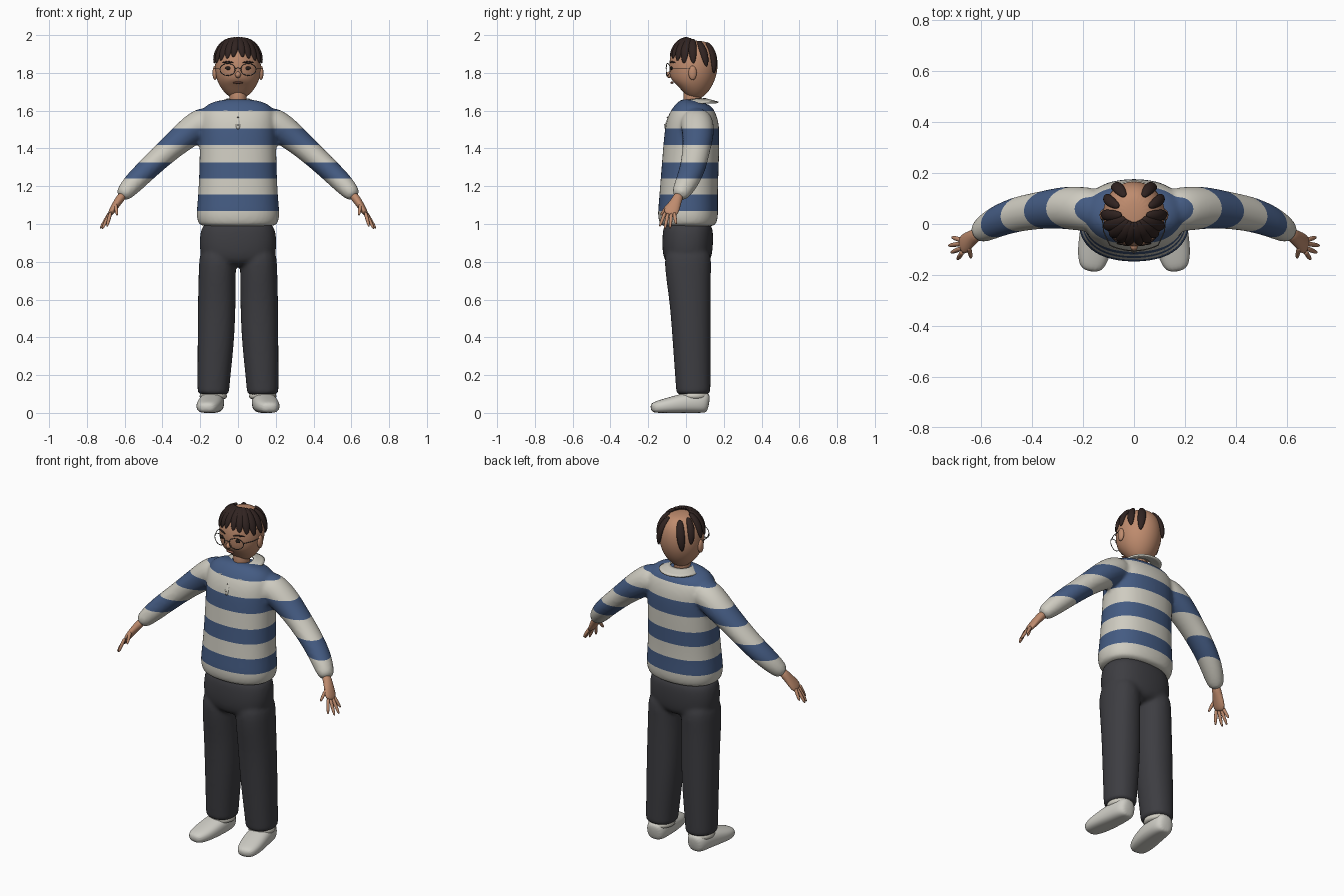
import bpy, bmesh
from math import sin, cos, pi, radians, copysign
from mathutils import Vector, Matrix

old = bpy.data.objects.get("Cube")
if old:
    bpy.data.objects.remove(old)


def material(name, rgb):
    m = bpy.data.materials.new(name)
    m.use_nodes = True
    m.diffuse_color = (*rgb, 1)
    m.node_tree.nodes["Principled BSDF"].inputs["Base Color"].default_value = (*rgb, 1)
    return m


skin = material("skin", (.52, .26, .155))
lip = material("lip_brown", (.27, .11, .075))
hair = material("dark_brown_hair", (.03, .017, .015))
cream = material("cream_knit", (.62, .6, .53))
blue = material("blue_knit", (.058, .105, .225))
charcoal = material("charcoal_cloth", (.047, .047, .054))
shoe_white = material("shoe_white", (.62, .61, .56))
metal = material("dark_metal", (.1, .09, .08))
eye_dark = material("eye_dark", (.02, .014, .012))


def loft(bm, rings, ref=(0, 1, 0), n=16, power=2):
    """Rings are (x, y, z, half_a, half_b); ref may be a list of one vector per ring."""
    pts = [Vector(r[:3]) for r in rings]
    loops = []
    for i, r in enumerate(rings):
        t = (pts[min(i + 1, len(pts) - 1)] - pts[max(i - 1, 0)]).normalized()
        up = Vector(ref[i] if isinstance(ref, list) else ref)
        u = t.cross(up).normalized()
        v = u.cross(t)
        loop = []
        for k in range(n):
            c, s = cos(2 * pi * k / n), sin(2 * pi * k / n)
            c = copysign(abs(c) ** (2 / power), c)
            s = copysign(abs(s) ** (2 / power), s)
            loop.append(bm.verts.new(pts[i] + u * c * r[3] + v * s * r[4]))
        loops.append(loop)
    for a, b in zip(loops, loops[1:]):
        for k in range(n):
            bm.faces.new((a[k], a[(k + 1) % n], b[(k + 1) % n], b[k]))
    bm.faces.new(loops[0])
    bm.faces.new(loops[-1])


def finish(bm, name, mats, subdiv=1):
    bmesh.ops.recalc_face_normals(bm, faces=bm.faces[:])
    for f in bm.faces:
        f.smooth = True
    me = bpy.data.meshes.new(name)
    bm.to_mesh(me)
    bm.free()
    for m in mats:
        me.materials.append(m)
    ob = bpy.data.objects.new(name, me)
    bpy.context.collection.objects.link(ob)
    if subdiv:
        ob.modifiers.new("smooth", "SUBSURF").levels = subdiv
        ob.modifiers["smooth"].render_levels = subdiv
    return ob


def tube(name, mat, rings, subdiv=1, **kw):
    bm = bmesh.new()
    loft(bm, rings, **kw)
    return finish(bm, name, [mat], subdiv)


def ball(name, mat, loc, size):
    bm = bmesh.new()
    m = Matrix.Translation(loc) @ Matrix.Diagonal((*size, 1))
    bmesh.ops.create_uvsphere(bm, u_segments=16, v_segments=10, radius=1, matrix=m)
    return finish(bm, name, [mat], 0)


def wire(name, mat, pts, radius, cyclic=False):
    cu = bpy.data.curves.new(name, "CURVE")
    cu.dimensions = "3D"
    cu.bevel_depth = radius
    cu.bevel_resolution = 1
    sp = cu.splines.new("POLY")
    sp.points.add(len(pts) - 1)
    for p, co in zip(sp.points, pts):
        p.co = (*co, 1)
    sp.use_cyclic_u = cyclic
    cu.materials.append(mat)
    bpy.context.collection.objects.link(bpy.data.objects.new(name, cu))


def fuse(bm, voxel):
    """Melt overlapping lofts into one soft garment surface."""
    ob = finish(bm, "garment_source", [], 2)
    mod = ob.modifiers.new("fuse", "REMESH")
    mod.mode, mod.voxel_size = "VOXEL", voxel
    sm = ob.modifiers.new("relax", "SMOOTH")
    sm.factor, sm.iterations = .5, 4
    bpy.context.view_layer.update()
    out = bmesh.new()
    out.from_object(ob, bpy.context.evaluated_depsgraph_get())
    bpy.data.objects.remove(ob)
    return out


def flip(rings, s):
    return [(r[0] * s, *r[1:]) for r in rings]


# Sweater: torso and sleeves fused, then cut into level stripes
bm = bmesh.new()
torso = [(.985, .01, .2, .142), (1, .01, .212, .152), (1.04, .01, .226, .164), (1.1, .012, .22, .16),
         (1.2, .016, .212, .156), (1.35, .025, .207, .153), (1.45, .03, .207, .15), (1.53, .035, .208, .145),
         (1.59, .045, .205, .125), (1.632, .055, .17, .096), (1.652, .06, .09, .065)]
loft(bm, [(0, y, z, a, b) for z, y, a, b in torso], power=2.3)
sleeve = [(.12, .05, 1.55, .08, .085), (.2, .06, 1.53, .088, .09), (.28, .065, 1.468, .077, .085),
          (.36, .055, 1.4, .066, .075), (.46, .04, 1.308, .06, .071), (.54, .01, 1.232, .058, .064),
          (.59, -.02, 1.177, .05, .054), (.622, -.04, 1.142, .036, .038)]
for s in (1, -1):
    loft(bm, flip(sleeve, s))
bm = fuse(bm, .011)
bounds = [1.068, 1.155, 1.24, 1.326, 1.418, 1.506, 1.597]
for z in bounds:
    bmesh.ops.bisect_plane(bm, geom=bm.verts[:] + bm.edges[:] + bm.faces[:], plane_co=(0, 0, z), plane_no=(0, 0, 1))
for f in bm.faces:
    c = f.calc_center_median()
    band = sum(c.z > z for z in bounds)
    f.material_index = 0 if band == 1 and abs(c.x) > .4 else band % 2
finish(bm, "striped_sweater", [cream, blue], 0)

# Collar: a folded sheet from the neck edge to its pointed front tips
inner = [(.008, -.035, 1.645), (.045, -.012, 1.655), (.066, .045, 1.664), (.045, .095, 1.666), (0, .108, 1.666)]
outer = [(.058, -.088, 1.588), (.098, -.066, 1.603), (.122, .045, 1.645), (.095, .145, 1.648), (0, .185, 1.648)]
bm = bmesh.new()
for s in (1, -1):
    rows = [[bm.verts.new((p[0] * s, p[1], p[2])) for p in edge] for edge in (inner, outer)]
    for i in range(4):
        bm.faces.new((rows[0][i], rows[0][i + 1], rows[1][i + 1], rows[1][i]))
bmesh.ops.remove_doubles(bm, verts=bm.verts[:], dist=.0005)
collar = finish(bm, "collar", [cream], 2)
collar.modifiers.new("cloth", "SOLIDIFY").thickness = .009
tube("placket", cream, [(0, -.066, 1.61, .013, .008), (0, -.094, 1.555, .013, .008), (0, -.112, 1.498, .013, .008)])
for z, y in ((1.565, -.099), (1.525, -.113)):
    ball("button", metal, (0, y, z), (.004, .003, .004))

# Trousers
bm = bmesh.new()
hips = [(1.03, .012, .18, .125), (.95, .01, .208, .138), (.85, .007, .208, .137), (.77, .01, .18, .115)]
loft(bm, [(0, y, z, a, b) for z, y, a, b in hips], power=2.4)
leg = [(.105, .01, .9, .1, .13), (.11, .01, .75, .1, .124), (.112, .022, .6, .102, .111),
       (.116, .03, .4, .1, .104), (.127, .036, .2, .089, .096), (.131, .039, .11, .085, .092),
       (.131, .039, .095, .084, .091)]
for s in (1, -1):
    loft(bm, flip(leg, s), power=2.2)
finish(fuse(bm, .011), "trousers", [charcoal], 0)

# Shoes, socks and hands
shoe = [(.132, .123, .05, .032, .045), (.133, .1, .055, .06, .058), (.138, .02, .055, .068, .058),
        (.15, -.07, .042, .07, .046), (.162, -.14, .032, .062, .036), (.17, -.188, .026, .038, .025)]
palm = [(.605, -.034, 1.16, .026, .027), (.635, -.052, 1.12, .022, .028), (.66, -.073, 1.08, .019, .042),
        (.682, -.09, 1.045, .013, .036)]
fingers = [((.682, -.062, 1.055), (.716, -.052, .998)), ((.684, -.078, 1.05), (.73, -.085, .975)),
           ((.682, -.097, 1.048), (.72, -.113, .972)), ((.676, -.113, 1.055), (.694, -.14, .985)),
           ((.648, -.095, 1.1), (.64, -.135, 1.045))]
for s, side in ((1, "left"), (-1, "right")):
    ob = tube(side + "_shoe", shoe_white, flip(shoe, s), 2, ref=(0, 0, 1), power=2.5)
    for v in ob.data.vertices:
        v.co.z = max(v.co.z, 0)
    tube(side + "_sock", cream, [(s * .131, .04, z, .074, .08) for z in (.07, .085, .12)])
    tube(side + "_palm", skin, flip(palm, s), 2)
    for base, tip in fingers:
        a, b = Vector(base), Vector(tip)
        rings = [(*a.lerp(b, t), r, r) for t, r in ((-.15, .01), (.3, .0105), (.75, .009), (1, .004))]
        tube(side + "_finger", skin, flip(rings, s), n=8)

# Head
tube("neck", skin, [(0, .035, z, .047, .049) for z in (1.6, 1.67, 1.75)])
skull = [(1.688, -.005, .035, .048), (1.704, .013, .074, .083), (1.74, .025, .104, .11), (1.79, .035, .121, .125),
         (1.84, .04, .124, .131), (1.9, .042, .116, .124), (1.945, .045, .089, .099), (1.972, .045, .045, .055)]
tube("head", skin, [(0, y, z, a, b) for z, y, a, b in skull], 2, n=24)
ball("nose", skin, (0, -.088, 1.79), (.015, .017, .017))
ball("mouth", lip, (0, -.074, 1.748), (.026, .009, .006))

# Eyes, brows, ears and wire spectacles
for s, side in ((1, "left"), (-1, "right")):
    ball(side + "_ear", skin, (s * .122, .035, 1.8), (.013, .022, .038))
    ball(side + "_eye", eye_dark, (s * .05, -.076, 1.825), (.018, .006, .01))
    tube(side + "_brow", hair, [(s * .022, -.086, 1.852, .004, .004), (s * .055, -.077, 1.862, .006, .005),
                                (s * .088, -.054, 1.852, .003, .003)], n=8)
    rim = []
    for k in range(24):
        x = .055 + .04 * cos(k * pi / 12)
        rim.append((s * x, -.105 + 2.4 * x * x, 1.818 + .032 * sin(k * pi / 12)))
    wire(side + "_rim", metal, rim, .0022, True)
    wire(side + "_temple", metal, [(s * .095, -.083, 1.825), (s * .119, -.03, 1.825), (s * .126, .035, 1.825)], .0022)
wire("bridge", metal, [(-.015, -.104, 1.822), (0, -.107, 1.827), (.015, -.104, 1.822)], .0022)

# Hair: tapered locks lying over the skull, (azimuth from front, start, end, half width, sweep)
locks = [(8, 14, 70, .023, 4), (25, 14, 73, .025, 4), (43, 15, 77, .025, 5), (61, 17, 82, .025, 6),
         (83, 22, 82, .023, 6), (112, 30, 88, .022, 8), (150, 34, 100, .024, -8)]
for s in (1, -1):
    for az, th0, th1, width, sweep in locks:
        rings, normals = [], []
        for i, taper in enumerate((.45, .85, 1, 1, .8, .3)):
            t = i / 5
            th, a = radians(th0 + (th1 - th0) * t), radians(az + sweep * t)
            d = Vector((s * sin(th) * sin(a), -sin(th) * cos(a), cos(th)))
            rings.append((d.x * .128, .042 + d.y * .135, 1.826 + d.z * .165, width * taper, .016 * taper))
            normals.append(d)
        tube("hair_lock", hair, rings, 2, ref=normals, n=10)
